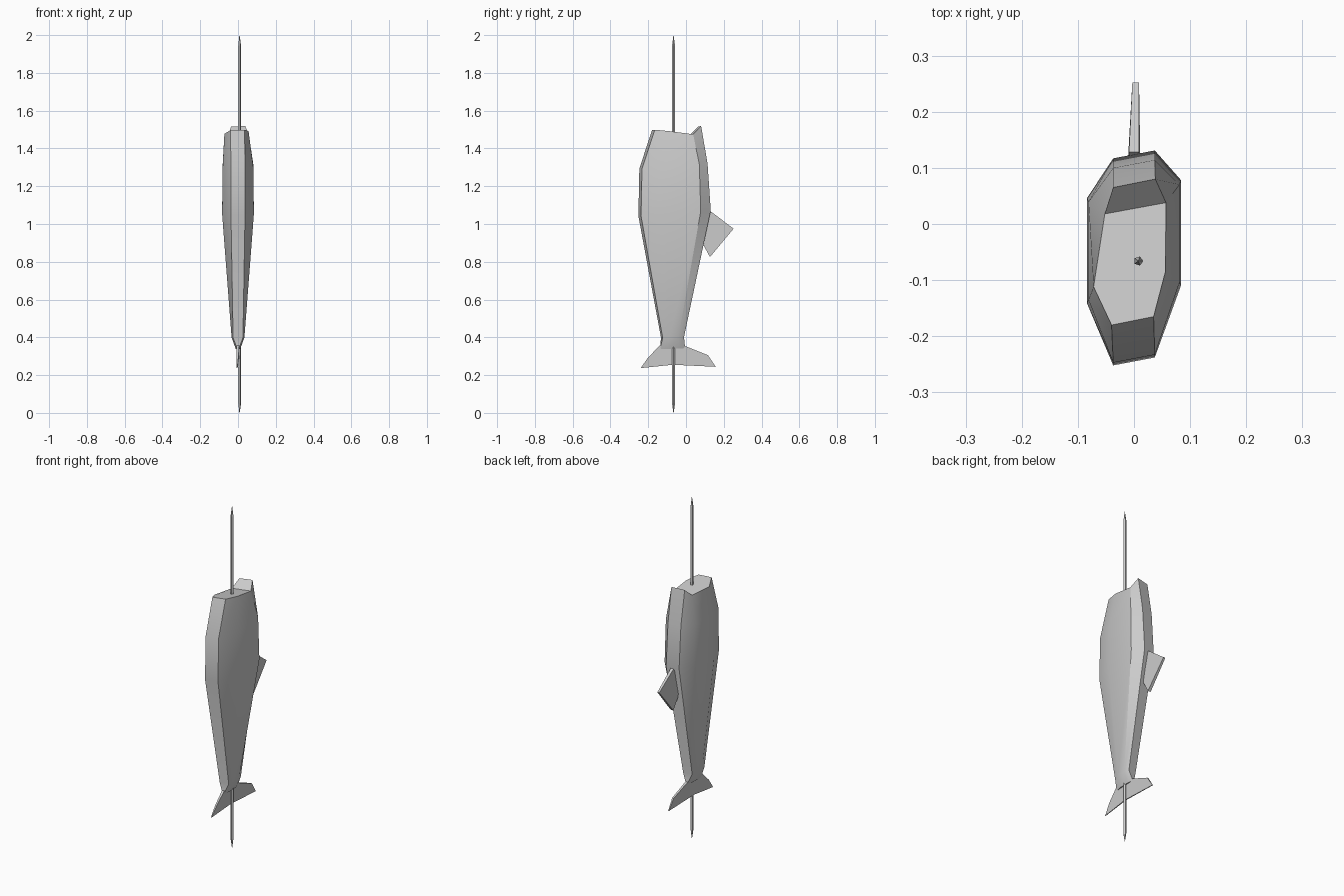
import bpy, bmesh, math

if "Cube" in bpy.data.objects:
    bpy.data.objects.remove(bpy.data.objects["Cube"])

def make_object(name, verts, faces, smooth=False):
    me = bpy.data.meshes.new(name)
    me.from_pydata(verts, [], faces)
    bm = bmesh.new()
    bm.from_mesh(me)
    bmesh.ops.recalc_face_normals(bm, faces=bm.faces)
    bm.to_mesh(me)
    bm.free()
    ob = bpy.data.objects.new(name, me)
    bpy.context.collection.objects.link(ob)
    if smooth:
        bpy.ops.object.select_all(action='DESELECT')
        ob.select_set(True)
        bpy.context.view_layer.objects.active = ob
        bpy.ops.object.shade_smooth_by_angle(angle=math.radians(30))
    return ob

def loft(name, rings, smooth=False):
    n = len(rings[0])
    verts = [v for r in rings for v in r]
    faces = [(k*n + i, k*n + (i+1) % n, (k+1)*n + (i+1) % n, (k+1)*n + i)
             for k in range(len(rings)-1) for i in range(n)]
    faces += [tuple(range(n)), tuple((len(rings)-1)*n + i for i in range(n))]
    return make_object(name, verts, faces, smooth)

# body cross-section: eight sides, slightly twisted about the vertical
def section(z, front, back, side_front, side_back, narrow, wide, tilt, twist):
    right = [(narrow, front), (wide, side_front), (wide, side_back), (narrow, back)]
    pts = right + [(-x, y) for x, y in reversed(right)]
    return [(x, y + twist*x, z + tilt*y) for x, y in pts]

# body, tail end to cheeks
rings = [section(0.345, -0.137, -0.005, -0.10, -0.035, 0.004, 0.012, 0.03, 0.1),
         section(0.405, -0.128, -0.015, -0.095, -0.045, 0.026, 0.034, 0.03, 0.17),
         section(1.065, -0.245, 0.124, -0.125, 0.062, 0.037, 0.084, 0.08, 0.19),
         section(1.315, -0.240, 0.107, -0.12, 0.055, 0.037, 0.081, 0.08, 0.19)]
# mouth end with raised lip
rings.append([(0.035, -0.165, 1.502), (0.056, -0.085, 1.494), (0.057, 0.038, 1.478), (0.038, 0.080, 1.522),
              (-0.037, 0.065, 1.518), (-0.052, 0.018, 1.473), (-0.072, -0.112, 1.480), (-0.040, -0.180, 1.500)])
n = 8
verts = [v for r in rings for v in r]
faces = [(k*n + i, k*n + (i+1) % n, (k+1)*n + (i+1) % n, (k+1)*n + i)
         for k in range(4) for i in range(n)]
t = 4*n
faces += [tuple(range(n)), (t, t+1, t+2, t+5, t+6, t+7), (t+2, t+3, t+4, t+5)]
make_object("fish_body", verts, faces, True)

# flat fins: a side outline given a thickness at each point
def fin(name, outline):
    loft(name, [[(cx + s*h, y, z) for y, z, cx, h in outline] for s in (-1, 1)])

fin("dorsal_fin", [(0.128, 1.072, 0.0, 0.009), (0.252, 0.978, 0.003, 0.006), (0.127, 0.828, 0.002, 0.009),
                   (0.092, 0.892, 0.0, 0.012), (0.07, 0.98, 0.0, 0.012)])
fin("tail_fin", [(-0.138, 0.36, 0.0, 0.007), (-0.20, 0.297, -0.003, 0.005), (-0.24, 0.24, -0.006, 0.002),
                 (-0.07, 0.258, 0.0, 0.003), (0.157, 0.247, 0.004, 0.002), (0.117, 0.308, 0.003, 0.005),
                 (-0.005, 0.357, 0.0, 0.007)])

# skewer with pointed ends
def circle(z, r):
    return [(0.008 + r*math.cos(a), -0.066 + r*math.sin(a), z)
            for a in (math.tau*i/5 for i in range(5))]

loft("skewer", [circle(z, r) for z, r in ((0.003, 0.001), (0.055, 0.0085), (1.945, 0.0085), (2.0, 0.001))])

# shift everything so the model stands on the ground
low = min(v.co.z for o in bpy.data.objects for v in o.data.vertices)
for o in bpy.data.objects:
    o.location.z -= low
